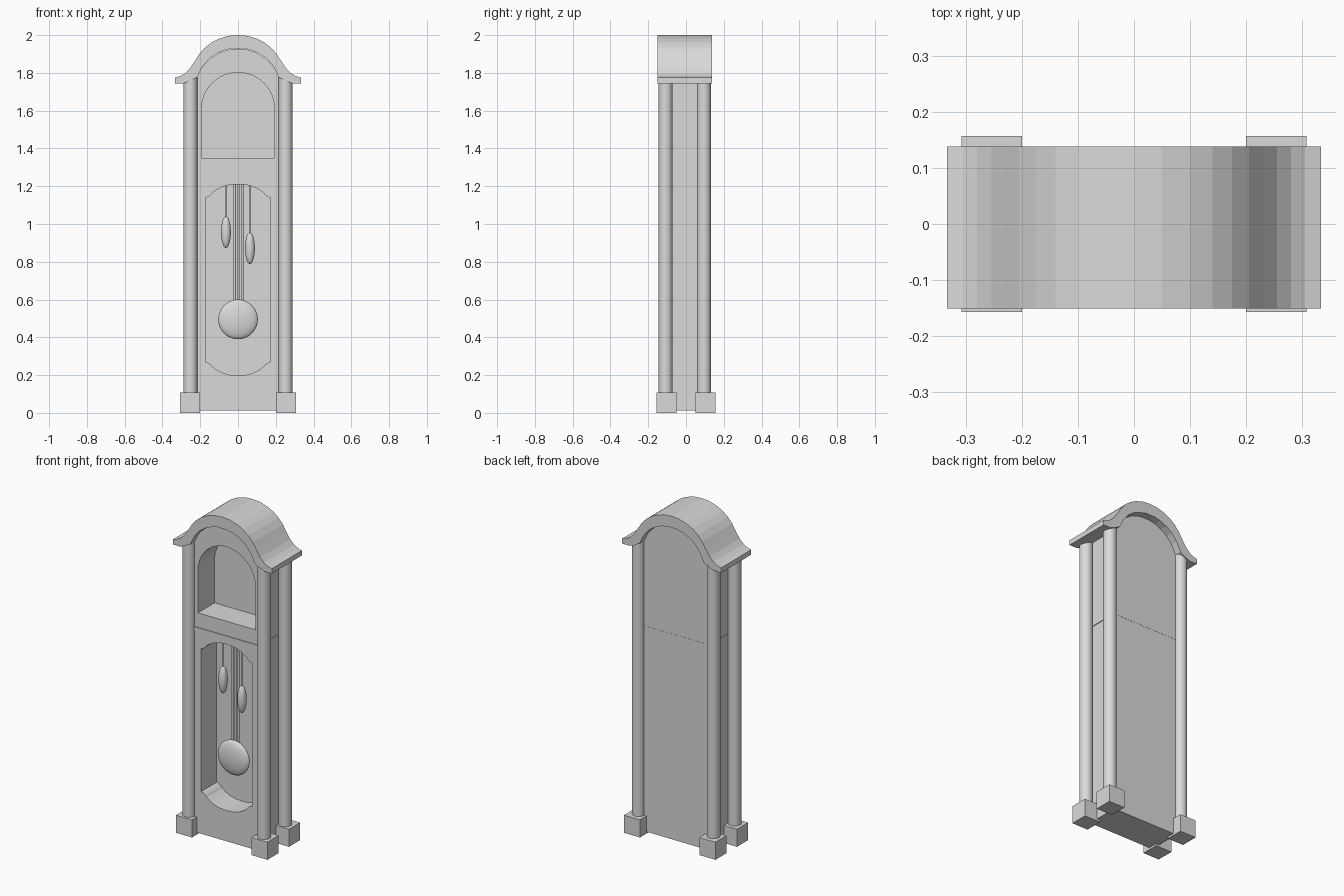
import bpy, bmesh, math
from mathutils import Matrix

cube = bpy.data.objects.get("Cube")
if cube:
    bpy.data.objects.remove(cube, do_unlink=True)

GREY = (0.7, 0.7, 0.7, 1)
grey = bpy.data.materials.new("plain grey")
grey.use_nodes = True
grey.diffuse_color = GREY
grey.node_tree.nodes["Principled BSDF"].inputs["Base Color"].default_value = GREY


def finish(name, bm, smooth=False):
    bmesh.ops.recalc_face_normals(bm, faces=bm.faces)
    mesh = bpy.data.meshes.new(name)
    bm.to_mesh(mesh)
    bm.free()
    mesh.materials.append(grey)
    obj = bpy.data.objects.new(name, mesh)
    bpy.context.collection.objects.link(obj)
    if smooth:
        bpy.ops.object.select_all(action="DESELECT")
        obj.select_set(True)
        bpy.context.view_layer.objects.active = obj
        bpy.ops.object.shade_smooth_by_angle(angle=math.radians(40))
    return obj


def extrude_profile(name, points, y0, y1):
    bm = bmesh.new()
    face = bm.faces.new([bm.verts.new((x, y0, z)) for x, z in points])
    ext = bmesh.ops.extrude_face_region(bm, geom=[face])["geom"]
    for v in ext:
        if isinstance(v, bmesh.types.BMVert):
            v.co.y = y1
    return finish(name, bm)


def box(name, x0, x1, y0, y1, z0, z1):
    return extrude_profile(name, [(x0, z0), (x1, z0), (x1, z1), (x0, z1)], y0, y1)


def cylinder(name, x, y, z0, z1, r, sides=32):
    bm = bmesh.new()
    bmesh.ops.create_cone(bm, cap_ends=True, segments=sides, radius1=r, radius2=r, depth=z1 - z0,
                          matrix=Matrix.Translation((x, y, (z0 + z1) / 2)))
    return finish(name, bm, True)


def ellipsoid(name, x, y, z, rx, ry, rz):
    bm = bmesh.new()
    bmesh.ops.create_uvsphere(bm, u_segments=32, v_segments=20, radius=1,
                              matrix=Matrix.Translation((x, y, z)) @ Matrix.Diagonal((rx, ry, rz, 1)))
    return finish(name, bm, True)


def mirrored(half):
    """Half outline from right to centre, completed on the left."""
    return half + [(-x, z) for x, z in reversed(half) if x > 0]


def arch(half_width, spring, top, steps=24):
    """Circular arc through both springing points and the crown."""
    rise = top - spring
    r = (half_width ** 2 + rise ** 2) / (2 * rise)
    a = math.atan2(half_width, r - rise)
    return [(r * math.sin(a - 2 * a * i / steps), top - r + r * math.cos(a - 2 * a * i / steps))
            for i in range(steps + 1)]


FRONT, BACK = -0.109, 0.096

# Case with arched top
case = extrude_profile("case", [(-0.222, 0.012), (0.222, 0.012)] + arch(0.222, 1.762, 1.928),
                       FRONT, BACK)

# Dial opening and scalloped door opening, cut into the case
dial = [(-0.193, 1.35), (0.193, 1.35)] + arch(0.193, 1.61, 1.802)
door = mirrored([(0.171, 1.14), (0.157, 1.144), (0.143, 1.155), (0.134, 1.166), (0.11, 1.183),
                 (0.08, 1.198), (0.045, 1.207), (0, 1.21)])
door += [(-x, 1.409 - z) for x, z in door]
for outline, recess in ((dial, 0.05), (door, 0.04)):
    cutter = extrude_profile("cutter", outline, FRONT - 0.1, recess)
    cutter.hide_render = True
    mod = case.modifiers.new("opening", "BOOLEAN")
    mod.operation, mod.solver, mod.object = "DIFFERENCE", "EXACT", cutter
    bpy.context.view_layer.objects.active = case
    bpy.ops.object.modifier_apply(modifier=mod.name)
    bpy.data.objects.remove(cutter, do_unlink=True)

# Thin moulding between the dial section and the door section
box("waist_moulding", -0.226, 0.226, FRONT - 0.004, BACK + 0.001, 1.242, 1.262)

# Curved bonnet roof
outer = [(0.333, 1.745), (0.333, 1.775), (0.305, 1.783), (0.28, 1.798), (0.255, 1.823), (0.23, 1.86),
         (0.205, 1.9), (0.175, 1.934), (0.14, 1.961), (0.1, 1.981), (0.05, 1.996), (0, 2)]
inner = [(0.285, 1.745), (0.25, 1.757), (0.215, 1.778), (0.19, 1.83), (0.155, 1.874),
         (0.115, 1.902), (0.07, 1.921), (0.03, 1.93), (0, 1.93)]
roof = mirrored(outer) + [(-x, z) for x, z in mirrored(inner)]
extrude_profile("roof", roof, -0.151, 0.138)

# Corner columns on square feet
for side, sx in (("right", -1), ("left", 1)):
    for end, sy, y in (("front", -1, -0.108), ("back", 1, 0.095)):
        cylinder(f"{end}_{side}_column", sx * 0.252, y, 0.1, 1.78, 0.037)
        box(f"{end}_{side}_foot", sx * 0.2, sx * 0.308, sy * 0.05, sy * 0.157, 0, 0.107)

# Pendulum with three rods
ellipsoid("pendulum_bob", 0, -0.04, 0.495, 0.105, 0.03, 0.105)
for i, x in enumerate((-0.018, 0.002, 0.022)):
    cylinder(f"pendulum_rod_{i + 1}", x, -0.03, 0.52, 1.22, 0.007, 12)

# Hanging weights on cords
for side, x, z in (("right", -0.064, 0.957), ("left", 0.063, 0.872)):
    ellipsoid(f"{side}_weight", x, -0.052, z, 0.026, 0.026, 0.084)
    cylinder(f"{side}_weight_cord", x, -0.052, z + 0.07, 1.22, 0.006, 12)
